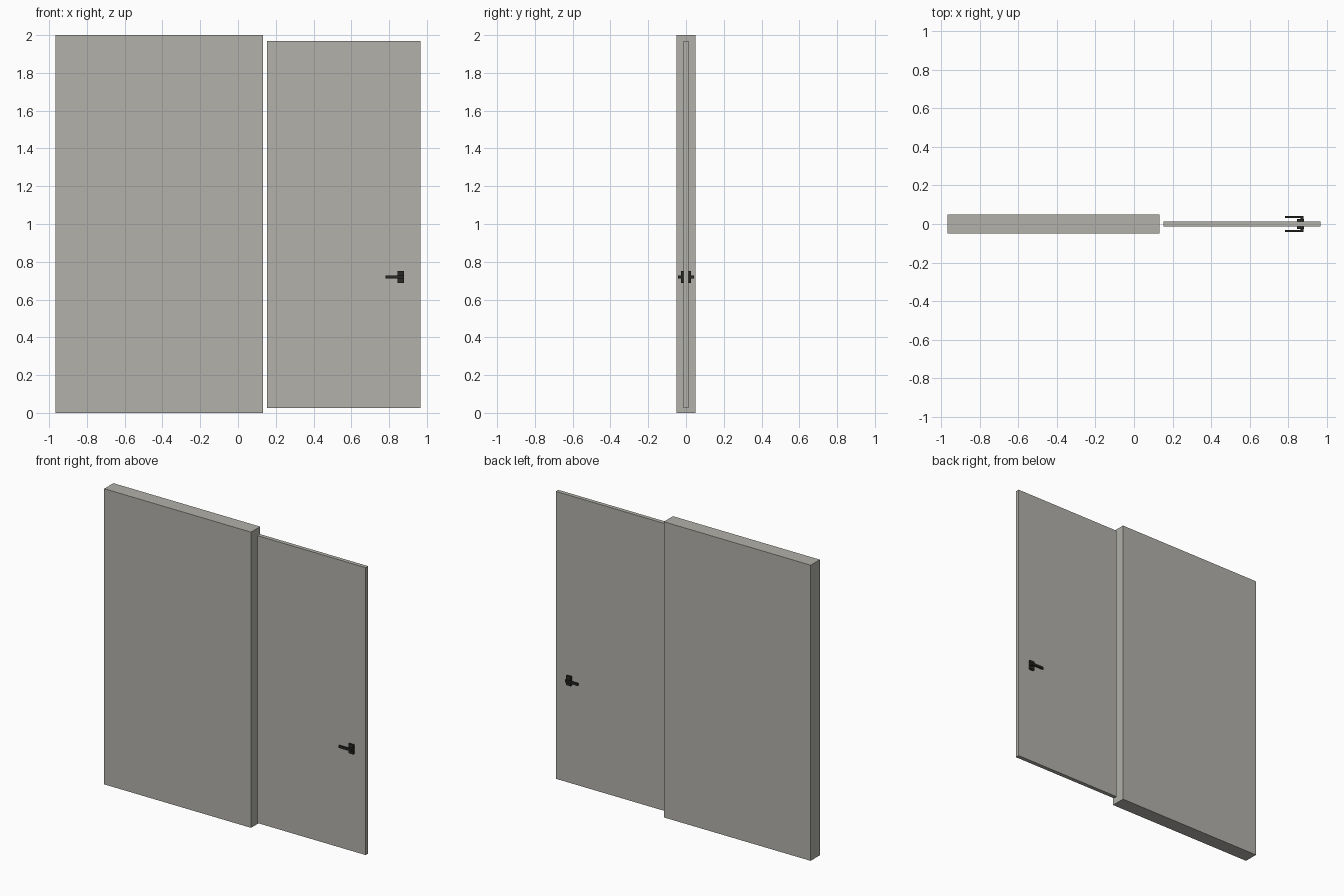
import bpy

if "Cube" in bpy.data.objects:
    bpy.data.objects.remove(bpy.data.objects["Cube"])


def material(name, rgb):
    m = bpy.data.materials.new(name)
    m.diffuse_color = (*rgb, 1.0)
    m.use_nodes = True
    m.node_tree.nodes["Principled BSDF"].inputs["Base Color"].default_value = m.diffuse_color
    return m


GREY = material("warm_grey", (0.445, 0.440, 0.402))
BLACK = material("handle_black", (0.02, 0.02, 0.018))


def box(name, x, y, z, mat):
    """Box from (min, max) extents on each axis."""
    ext = (x, y, z)
    bpy.ops.mesh.primitive_cube_add(size=1, location=[(a + b) / 2 for a, b in ext])
    ob = bpy.context.object
    ob.name = name
    ob.scale = [abs(b - a) for a, b in ext]
    bpy.ops.object.transform_apply(location=False, rotation=False, scale=True)
    ob.data.materials.append(mat)
    return ob


# Thick wall panel and thin sliding door leaf beside it
box("wall_panel", (-0.967, 0.132), (-0.049, 0.049), (0.0, 2.0), GREY)
box("door_leaf", (0.154, 0.965), (-0.0135, 0.0135), (0.025, 1.969), GREY)

# Lever handle on both faces of the door
for side, s in (("front", -1), ("back", 1)):
    box(side + "_handle_plate", (0.845, 0.88), (s * 0.0135, s * 0.026), (0.687, 0.751), BLACK)
    box(side + "_handle_stem", (0.862, 0.878), (s * 0.026, s * 0.034), (0.712, 0.728), BLACK)
    box(side + "_handle_lever", (0.782, 0.878), (s * 0.032, s * 0.042), (0.712, 0.728), BLACK)
